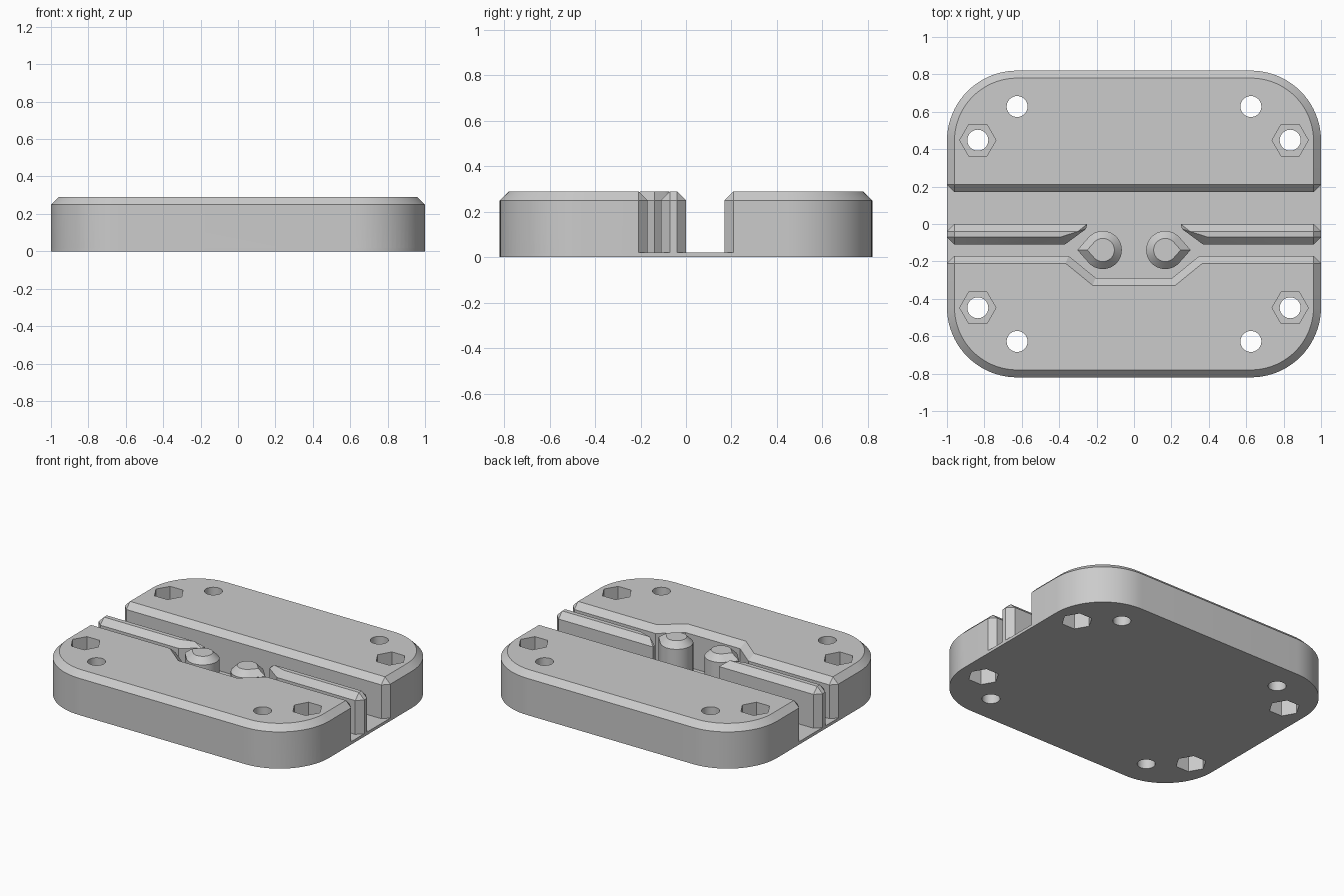
import bpy, bmesh, math

if "Cube" in bpy.data.objects:
    bpy.data.objects.remove(bpy.data.objects["Cube"], do_unlink=True)

BEVEL = 0.04      # top chamfer width and height
FLOOR = 0.02      # channel floor
SHOULDER = 0.25   # where the chamfer starts
TOP = 0.29

grey = bpy.data.materials.new("light_grey")
grey.use_nodes = True
grey.diffuse_color = (0.6, 0.6, 0.6, 1)
grey.node_tree.nodes["Principled BSDF"].inputs["Base Color"].default_value = (0.6, 0.6, 0.6, 1)


def loft(name, rings):
    """Closed solid through (z, outline) rings with equal point counts."""
    bm = bmesh.new()
    loops = [[bm.verts.new((x, y, z)) for x, y in pts] for z, pts in rings]
    n = len(loops[0])
    for low, high in zip(loops, loops[1:]):
        for i in range(n):
            j = (i + 1) % n
            bm.faces.new((low[i], low[j], high[j], high[i]))
    bm.faces.new(loops[0][::-1])
    bm.faces.new(loops[-1])
    bmesh.ops.remove_doubles(bm, verts=bm.verts[:], dist=1e-4)
    bmesh.ops.recalc_face_normals(bm, faces=bm.faces[:])
    mesh = bpy.data.meshes.new(name)
    bm.to_mesh(mesh)
    bm.free()
    mesh.materials.append(grey)
    obj = bpy.data.objects.new(name, mesh)
    bpy.context.collection.objects.link(obj)
    return obj


def chamfered(name, outline, side=1):
    """Upright part whose outline(inset) shrinks over the top chamfer."""
    ring = lambda d: [(side * x, y) for x, y in outline(d)]
    return loft(name, [(FLOOR / 2, ring(0)), (SHOULDER, ring(0)), (TOP, ring(BEVEL))])


def arc(cx, cy, r, a0, a1, n=20):
    return [(cx + r * math.cos(a0 + (a1 - a0) * i / n),
             cy + r * math.sin(a0 + (a1 - a0) * i / n)) for i in range(n + 1)]


def combine(body, tool, operation):
    mod = body.modifiers.new("combine", 'BOOLEAN')
    mod.operation, mod.solver, mod.object = operation, 'EXACT', tool
    bpy.context.view_layer.objects.active = body
    bpy.ops.object.modifier_apply(modifier=mod.name)
    bpy.data.objects.remove(tool, do_unlink=True)


# Outlines, each a function of the inset d
def rounded_end(d):
    r = 0.375 - d
    return (arc(0.625, 0.445, r, 0, math.pi / 2)
            + arc(-0.625, 0.445, r, math.pi / 2, math.pi))


def back_outline(d):
    return rounded_end(d) + [(-1 + d, 0.21), (-0.96, 0.17 + d),
                             (0.96, 0.17 + d), (1 - d, 0.21)]


def front_outline(d):
    half = [(1 - d, -0.21), (0.96, -0.17 - d),
            (0.35 + 0.4 * d, -0.17 - d), (0.205 + 0.4 * d, -0.288 - d)]
    return ([(x, -y) for x, y in rounded_end(d)]
            + [(-x, y) for x, y in half] + half[::-1])


def rail_outline(d):
    return [(0.96, -d), (1 - d, -0.04), (1 - d, -0.07), (0.96, -0.11 + d),
            (0.37 + 0.6 * d, -0.11 + d),
            (0.257 + 1.075 * d, -0.027 - 0.325 * d), (0.25 + 1.25 * d, -d)]


def peg_outline(d):
    r = 0.102 - d
    a = math.acos(0.75)
    return [(0.167 + r / 0.75, -0.139)] + arc(0.167, -0.139, r, a, 2 * math.pi - a, 32)


# Base plate
end = rounded_end(0)
plate = end + [(-x, -y) for x, y in end]
body = loft("guide_block", [(0, plate), (FLOOR, plate)])

# Blocks, guide rails and teardrop pegs
parts = [chamfered("back_block", back_outline), chamfered("front_block", front_outline)]
for side, label in ((1, "left"), (-1, "right")):
    parts.append(chamfered(label + "_rail", rail_outline, side))
    parts.append(chamfered(label + "_peg", peg_outline, side))
for part in parts:
    combine(body, part, 'UNION')

# Screw holes, and bolt holes with hexagonal pockets above and below
for sx in (1, -1):
    for sy in (1, -1):
        for x, y, r, n, z0, z1 in ((0.625, 0.628, 0.056, 32, -0.1, 0.4),
                                   (0.835, 0.448, 0.056, 32, -0.1, 0.4),
                                   (0.835, 0.448, 0.097, 6, 0.17, 0.4),
                                   (0.835, 0.448, 0.097, 6, -0.1, 0.12)):
            ring = arc(sx * x, sy * y, r, 0, 2 * math.pi, n)[:-1]
            combine(body, loft("hole_cutter", [(z0, ring), (z1, ring)]), 'DIFFERENCE')

# Smooth the round corners, keep the edges crisp
bpy.ops.object.select_all(action='DESELECT')
body.select_set(True)
bpy.context.view_layer.objects.active = body
bpy.ops.object.shade_smooth_by_angle(angle=math.radians(25))
